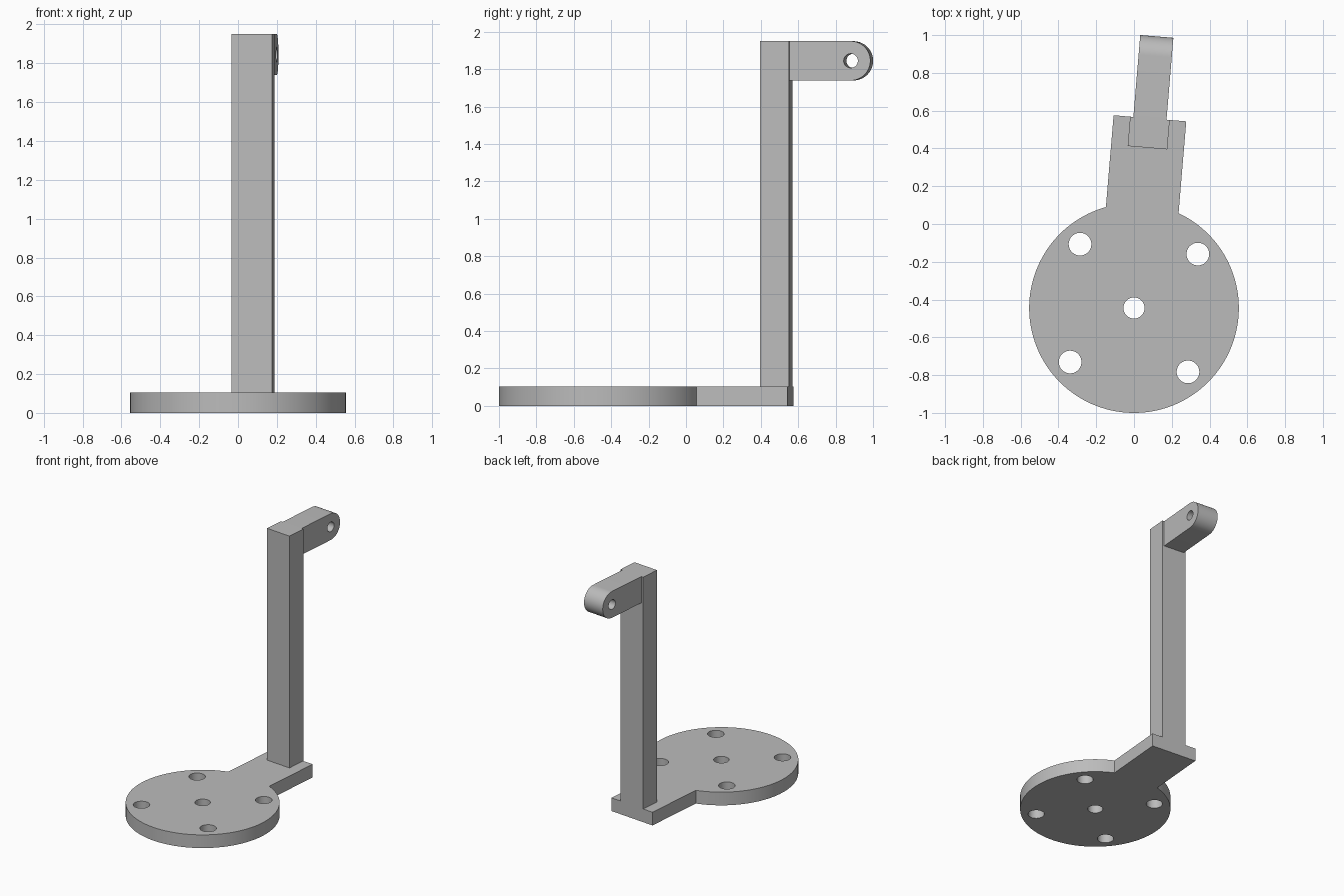
import bpy
import bmesh
from math import asin, cos, sin, pi, radians
from mathutils import Matrix

cube = bpy.data.objects.get("Cube")
if cube:
    bpy.data.objects.remove(cube, do_unlink=True)

grey = bpy.data.materials.new("plain_grey")
grey.use_nodes = True
grey.diffuse_color = (0.5, 0.5, 0.5, 1)
grey.node_tree.nodes["Principled BSDF"].inputs["Base Color"].default_value = (0.5, 0.5, 0.5, 1)

# Main dimensions, measured from the disc centre along the turned stand
DISC_R, THICK = 0.555, 0.105
TAB_HALF, BACK = 0.193, 1.008
TOP, ARM_R, ARM_END = 1.95, 0.105, 1.338
STAND = Matrix.Translation((0, -0.445, 0)) @ Matrix.Rotation(radians(-4.8), 4, "Z")


def arc(cx, cy, r, start, end, steps):
    return [(cx + r * cos(start + (end - start) * i / steps),
             cy + r * sin(start + (end - start) * i / steps)) for i in range(steps + 1)]


def hole(cx, cy, r):
    return arc(cx, cy, r, 0, 2 * pi, 48)[:-1]


def extrude_profile(name, loops, depth, matrix):
    """Fill the outline minus its holes and extrude it, centred on its plane."""
    curve = bpy.data.curves.new(name + "_profile", "CURVE")
    curve.dimensions, curve.fill_mode, curve.extrude = "2D", "BOTH", depth / 2
    for loop in loops:
        spline = curve.splines.new("POLY")
        spline.points.add(len(loop) - 1)
        for point, (x, y) in zip(spline.points, loop):
            point.co = (x, y, 0, 1)
        spline.use_cyclic_u = True
    helper = bpy.data.objects.new(name + "_profile", curve)
    bpy.context.collection.objects.link(helper)
    graph = bpy.context.evaluated_depsgraph_get()
    mesh = bpy.data.meshes.new_from_object(helper.evaluated_get(graph))
    bpy.data.objects.remove(helper, do_unlink=True)
    bpy.data.curves.remove(curve)

    bm = bmesh.new()
    bm.from_mesh(mesh)
    bmesh.ops.remove_doubles(bm, verts=bm.verts, dist=0.0001)
    bmesh.ops.recalc_face_normals(bm, faces=bm.faces)
    bm.to_mesh(mesh)
    bm.free()
    mesh.name = name
    mesh.materials.clear()
    mesh.materials.append(grey)
    obj = bpy.data.objects.new(name, mesh)
    bpy.context.collection.objects.link(obj)
    obj.matrix_world = STAND @ matrix
    bpy.ops.object.select_all(action="DESELECT")
    obj.select_set(True)
    bpy.context.view_layer.objects.active = obj
    bpy.ops.object.shade_smooth_by_angle(angle=radians(30))
    return obj


# Base plate: round disc with a rear tab, a centre hole and four screw holes
half = asin(TAB_HALF / DISC_R)
outline = arc(0, 0, DISC_R, pi / 2 + half, 2.5 * pi - half, 120)
outline += [(TAB_HALF, BACK), (-TAB_HALF, BACK)]
holes = [hole(0, 0, 0.056)]
holes += [hole(sx * 0.313, sy * 0.313, 0.06) for sx in (-1, 1) for sy in (-1, 1)]
extrude_profile("base_plate", [outline] + holes, THICK, Matrix.Translation((0, 0, THICK / 2)))

# Upright post, flush with the rear of the tab
post = [(-0.105, 0.852), (0.105, 0.852), (0.105, BACK), (-0.105, BACK)]
extrude_profile("upright_post", [post], TOP - THICK, Matrix.Translation((0, 0, (TOP + THICK) / 2)))

# Rear arm with a rounded end and a cross hole, profile drawn in the side plane
mid = TOP - ARM_R
side_plane = Matrix(((0, 0, 1, 0), (1, 0, 0, 0), (0, 1, 0, 0), (0, 0, 0, 1)))
arm = [(BACK, TOP), (BACK, TOP - 2 * ARM_R)] + arc(ARM_END, mid, ARM_R, -pi / 2, pi / 2, 32)
extrude_profile("rear_arm", [arm, hole(ARM_END, mid, 0.038)], 0.176, side_plane)
